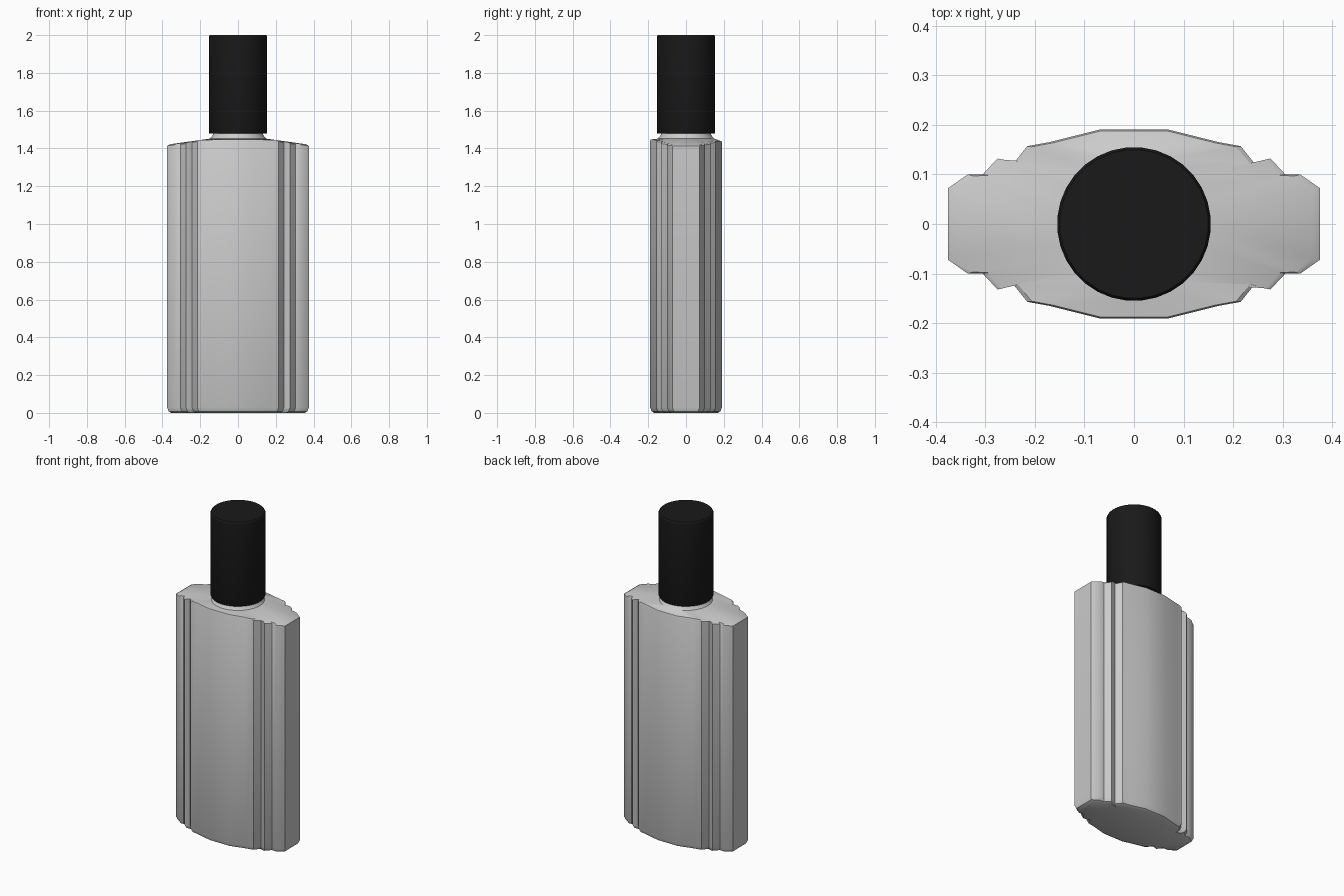
import bpy, bmesh, math
from mathutils import Vector

if "Cube" in bpy.data.objects:
    bpy.data.objects.remove(bpy.data.objects["Cube"])

# Quarter of the stepped body outline: x, y, top height
quarter = [(0.375, 0.072, 1.42), (0.335, 0.10, 1.424), (0.305, 0.10, 1.427),
           (0.275, 0.132, 1.432), (0.243, 0.122, 1.437), (0.215, 0.157, 1.443),
           (0.17, 0.165, 1.445), (0.07, 0.19, 1.447)]
half = quarter + [(-x, y, z) for x, y, z in reversed(quarter)]
# The back shoulder sits a little lower than the front one
back = [(x, y, z - 0.012 * max(0, 1 - abs(x) / 0.375)) for x, y, z in half]
front = [(-x, -y, z) for x, y, z in half]
outline = back + front
N = len(outline)


def circle(r, z):
    return [(r * math.cos((i + 0.5) * math.tau / N),
             r * math.sin((i + 0.5) * math.tau / N), z) for i in range(N)]


def scaled(s, inset, z):
    return [(x * s - math.copysign(inset, x) * min(1, abs(x) / 0.2),
             y * s - math.copysign(inset, y), z) for x, y, _ in outline]


def finish(obj, angle):
    bpy.ops.object.select_all(action='DESELECT')
    obj.select_set(True)
    bpy.context.view_layer.objects.active = obj
    bpy.ops.object.shade_smooth_by_angle(angle=math.radians(angle))


def loft(name, rings, angle=30):
    bm = bmesh.new()
    loops = [[bm.verts.new(p) for p in ring] for ring in rings]
    for a, b in zip(loops, loops[1:]):
        n = len(a)
        for i in range(n):
            j = (i + 1) % n
            bm.faces.new((a[i], a[j], b[j], b[i]))
    bm.faces.new(loops[0][::-1])
    bm.faces.new(loops[-1])
    bmesh.ops.recalc_face_normals(bm, faces=bm.faces)
    me = bpy.data.meshes.new(name)
    bm.to_mesh(me)
    bm.free()
    obj = bpy.data.objects.new(name, me)
    bpy.context.collection.objects.link(obj)
    finish(obj, angle)
    return obj


# Bottle body: rounded foot, straight walls, sloping shoulder, short neck
shoulder = [tuple(Vector(a).lerp(Vector(b), 0.06))
            for a, b in zip(outline, circle(0.15, 1.452))]
loft("bottle_body", [
    scaled(1, 0.022, 0.0), scaled(1, 0.008, 0.008), scaled(1, 0, 0.028),
    [(x, y, z - 0.006) for x, y, z in outline], shoulder,
    circle(0.15, 1.452), circle(0.133, 1.472), circle(0.13, 1.50)], 35)

# Cap
N = 32
cap = loft("cap", [circle(0.152, 1.478), circle(0.155, 1.484),
                   circle(0.155, 1.992), circle(0.150, 2.0)], 30)
mat = bpy.data.materials.new("black_plastic")
mat.diffuse_color = (0.01, 0.01, 0.01, 1)
mat.use_nodes = True
mat.node_tree.nodes["Principled BSDF"].inputs["Base Color"].default_value = mat.diffuse_color
cap.data.materials.append(mat)
